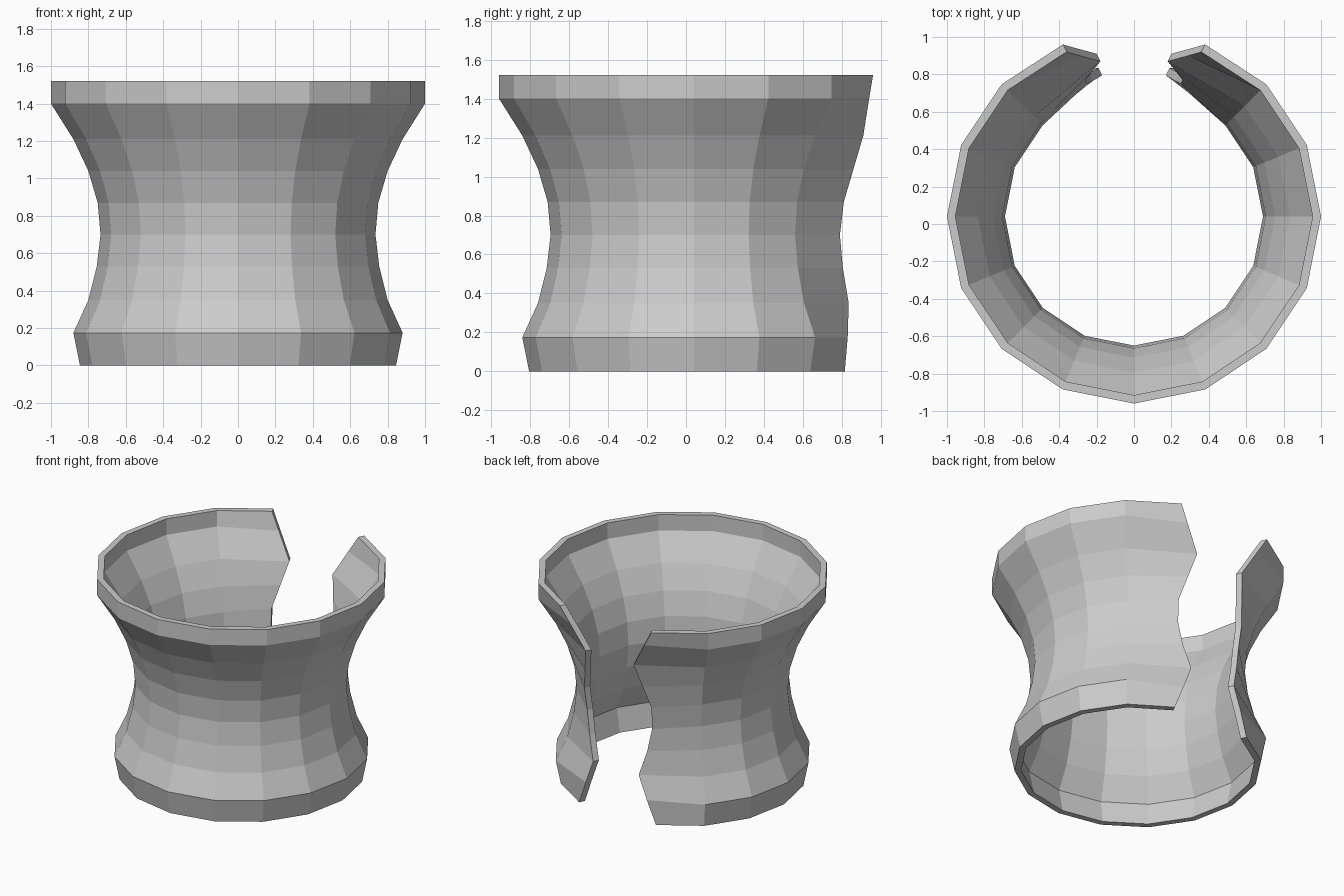
import bpy, bmesh, math

if "Cube" in bpy.data.objects:
    bpy.data.objects.remove(bpy.data.objects["Cube"])

CY = 0.04       # ring centre in y
WALL = 0.045    # wall thickness

# per level: height, ring radius, x and y of the free edge beside the gap
LEVELS = [
    (0.00, 0.845, 0.32, 0.815),
    (0.175, 0.88, 0.255, 0.83),
    (0.35, 0.80, 0.19, 0.835),
    (0.53, 0.755, 0.24, 0.805),
    (0.70, 0.735, 0.27, 0.79),
    (0.87, 0.75, 0.28, 0.81),
    (1.04, 0.80, 0.24, 0.86),
    (1.21, 0.88, 0.20, 0.91),
    (1.40, 1.00, 0.31, 0.94),
    (1.52, 1.00, 0.38, 0.96),
]


def level_row(z, r, ex, ey, inner):
    """Points of one open ring, from the right free edge round the front to the left."""
    if inner:
        r -= WALL
        ex, ey = ex - 0.02, ey - 0.04
    row = [(ex, ey, z)]
    for i in range(13):
        a = math.radians(45 - 22.5 * i)
        row.append((r * math.cos(a), CY + r * math.sin(a), z))
    row.append((-ex, ey, z))
    return row


# open flared cuff: outer wall, inner wall, rims and free edges
bm = bmesh.new()
outer = [[bm.verts.new(p) for p in level_row(*l, False)] for l in LEVELS]
inner = [[bm.verts.new(p) for p in level_row(*l, True)] for l in LEVELS]
rows, cols = len(LEVELS), len(outer[0])

for i in range(rows - 1):
    for j in range(cols - 1):
        for g in (outer, inner):
            bm.faces.new((g[i][j], g[i][j + 1], g[i + 1][j + 1], g[i + 1][j]))
    for j in (0, cols - 1):
        bm.faces.new((outer[i][j], outer[i + 1][j], inner[i + 1][j], inner[i][j]))
for i in (0, rows - 1):
    for j in range(cols - 1):
        bm.faces.new((outer[i][j], outer[i][j + 1], inner[i][j + 1], inner[i][j]))

bmesh.ops.recalc_face_normals(bm, faces=bm.faces)
mesh = bpy.data.meshes.new("open_cuff")
bm.to_mesh(mesh)
bm.free()
bpy.context.collection.objects.link(bpy.data.objects.new("open_cuff", mesh))
